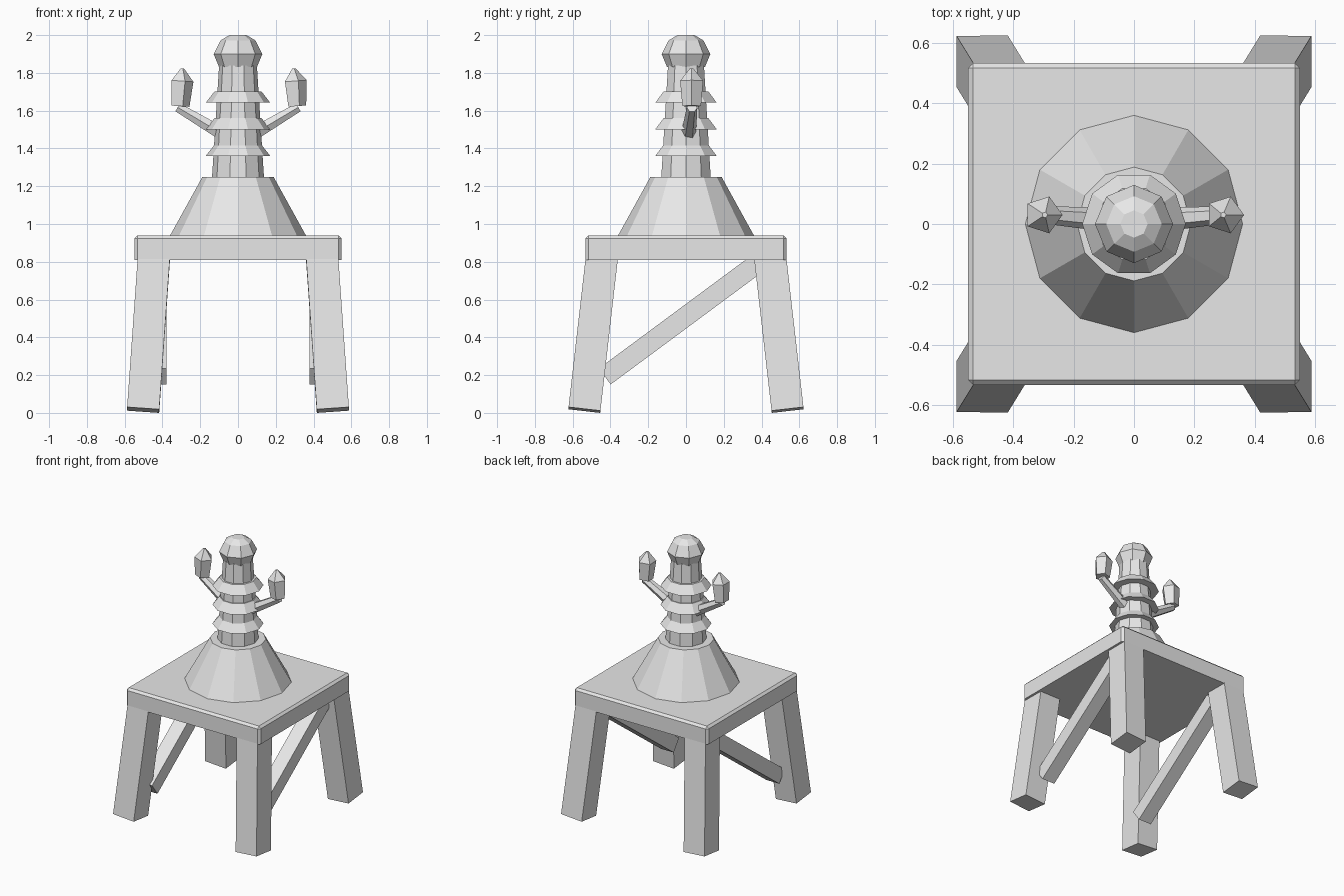
import bpy, bmesh, math
from mathutils import Vector

old = bpy.data.objects.get("Cube")
if old:
    bpy.data.objects.remove(old, do_unlink=True)

GREY = (0.8, 0.8, 0.8, 1.0)
mat = bpy.data.materials.new("plain_grey")
mat.use_nodes = True
mat.diffuse_color = GREY
mat.node_tree.nodes["Principled BSDF"].inputs["Base Color"].default_value = GREY


def finish(name, bm):
    bmesh.ops.recalc_face_normals(bm, faces=bm.faces)
    mesh = bpy.data.meshes.new(name)
    bm.to_mesh(mesh)
    bm.free()
    mesh.materials.append(mat)
    obj = bpy.data.objects.new(name, mesh)
    bpy.context.scene.collection.objects.link(obj)
    return obj


def loft(name, stations, sides, start=0.0, ref=(1, 0, 0)):
    """Skin flat-sided rings (centre, radius) set square to the overall axis."""
    axis = (Vector(stations[-1][0]) - Vector(stations[0][0])).normalized()
    u = Vector(ref)
    u = (u - axis * u.dot(axis)).normalized()
    v = axis.cross(u)
    bm = bmesh.new()
    rings = []
    for centre, radius in stations:
        angles = [start + math.tau * i / sides for i in range(sides)]
        rings.append([bm.verts.new(Vector(centre) + radius * (u * math.cos(a) + v * math.sin(a)))
                      for a in angles])
    for low, high in zip(rings, rings[1:]):
        for i in range(sides):
            j = (i + 1) % sides
            bm.faces.new((low[i], low[j], high[j], high[i]))
    bm.faces.new(rings[0])
    bm.faces.new(rings[-1])
    return finish(name, bm)


def turned(name, profile, sides):
    """Upright part centred on the z axis, from (height, radius) pairs."""
    return loft(name, [((0, 0, z), r) for z, r in profile], sides)


def beam(name, a, b, width):
    """Square bar between two points."""
    r = width / math.sqrt(2)
    return loft(name, [(a, r), (b, r)], 4, math.pi / 4)


# Seat: slab with chamfered top and corner edges
bm = bmesh.new()
bmesh.ops.create_cube(bm, size=1)
for vert in bm.verts:
    vert.co = (vert.co.x * 1.096, vert.co.y * 1.064, 0.875 + vert.co.z * 0.13)
edges = [e for e in bm.edges if max(v.co.z for v in e.verts) > 0.9]
bmesh.ops.bevel(bm, geom=edges, offset=0.016, segments=1, affect='EDGES')
finish("seat", bm)

# Splayed legs
for side, sx in (("left", 1), ("right", -1)):
    for end, sy in (("front", -1), ("back", 1)):
        beam(f"{end}_{side}_leg", (sx * 0.502, sy * 0.538, 0.0155),
             (sx * 0.441, sy * 0.439, 0.88), 0.17)
    # Diagonal brace from front foot to back top
    beam(f"{side}_brace", (sx * 0.432, -0.43, 0.193), (sx * 0.432, 0.41, 0.815), 0.105)

# Central column
turned("base_cone", [(0.935, 0.362), (1.25, 0.188)], 12)
turned("column", [(1.24, 0.138), (1.84, 0.1)], 10)
for i in range(3):
    z = 1.36 + 0.141 * i
    turned(f"collar_{i + 1}", [(z, 0.171), (z + 0.06, 0.124)], 10)
turned("knob", [(1.83, 0.1), (1.9, 0.129), (1.972, 0.092), (2.0, 0.045)], 8)

# Arms with pointed bulbs
for side, sx in (("left", 1), ("right", -1)):
    loft(f"{side}_arm", [((sx * 0.04, 0.01, 1.452), 0.042), ((sx * 0.318, 0.032, 1.617), 0.028)],
         6, ref=(0, 1, 0))
    loft(f"{side}_bulb", [((sx * 0.309, 0.03, 1.624), 0.052), ((sx * 0.3, 0.03, 1.757), 0.064),
                          ((sx * 0.295, 0.03, 1.823), 0.01)], 5)
